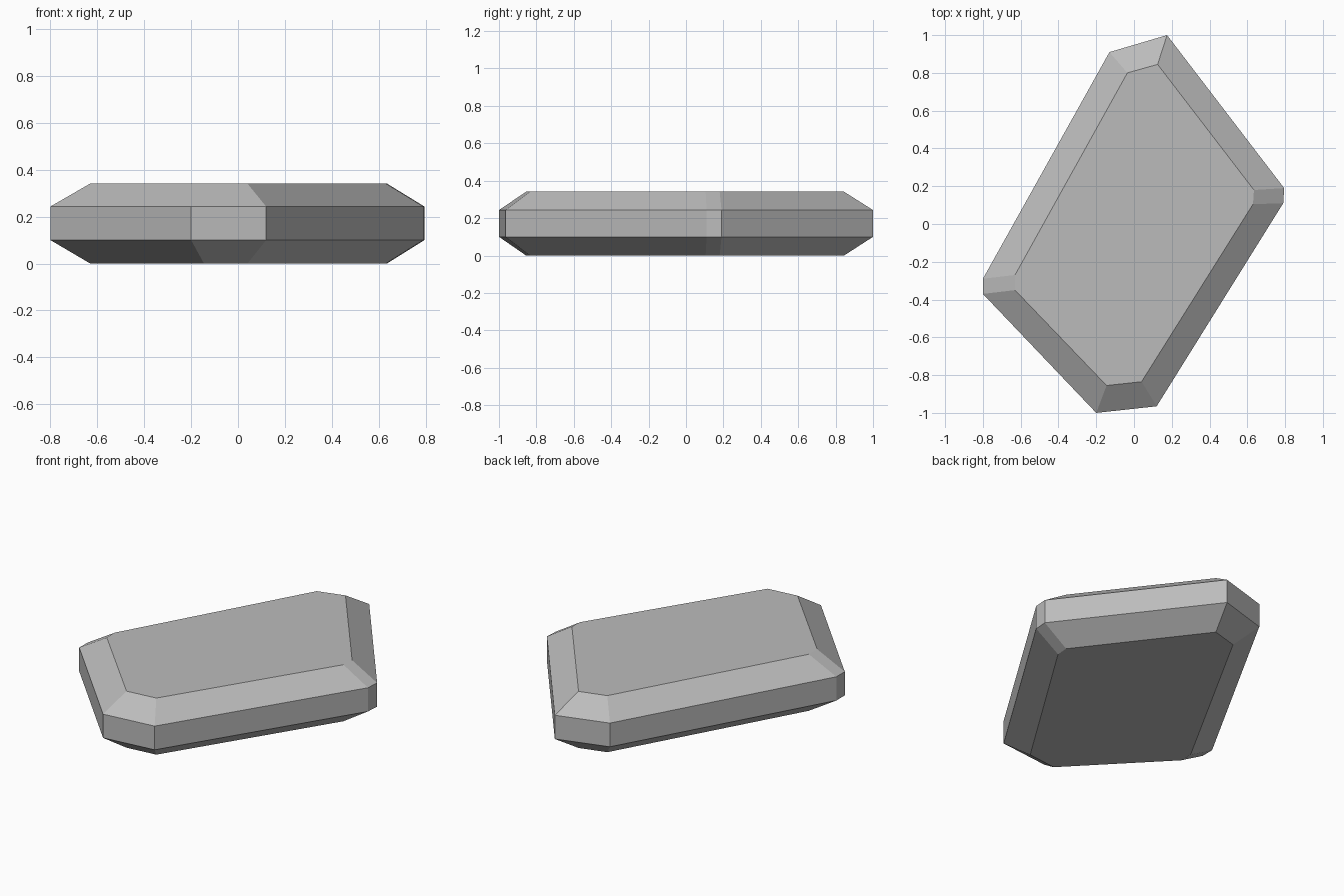
import bpy
import bmesh

cube = bpy.data.objects.get("Cube")
if cube:
    bpy.data.objects.remove(cube, do_unlink=True)

# Plain grey stone
grey = bpy.data.materials.new("stone_grey")
grey.use_nodes = True
colour = (0.5, 0.5, 0.5, 1)
grey.diffuse_color = colour
grey.node_tree.nodes["Principled BSDF"].inputs["Base Color"].default_value = colour

# Girdle outline and the smaller outline of the flat top and bottom
girdle = [(-0.2, -1.0), (0.12, -0.965), (0.79, 0.11), (0.795, 0.19),
          (0.175, 1.0), (-0.13, 0.91), (-0.8, -0.29), (-0.8, -0.37)]
table = [(-0.145, -0.855), (0.04, -0.835), (0.63, 0.105), (0.635, 0.18),
         (0.125, 0.845), (-0.035, 0.80), (-0.63, -0.27), (-0.63, -0.35)]
levels = [(table, 0), (girdle, 0.1), (girdle, 0.243), (table, 0.341)]

# Stack the outlines into one bevelled slab
bm = bmesh.new()
rings = [[bm.verts.new((x, y, z)) for x, y in outline] for outline, z in levels]
for low, high in zip(rings, rings[1:]):
    for i in range(len(low)):
        j = (i + 1) % len(low)
        bm.faces.new((low[i], low[j], high[j], high[i]))
bm.faces.new(rings[0][::-1])
bm.faces.new(rings[-1])
bmesh.ops.recalc_face_normals(bm, faces=bm.faces)

mesh = bpy.data.meshes.new("stone_slab")
bm.to_mesh(mesh)
bm.free()
mesh.materials.append(grey)
slab = bpy.data.objects.new("stone_slab", mesh)
bpy.context.collection.objects.link(slab)
